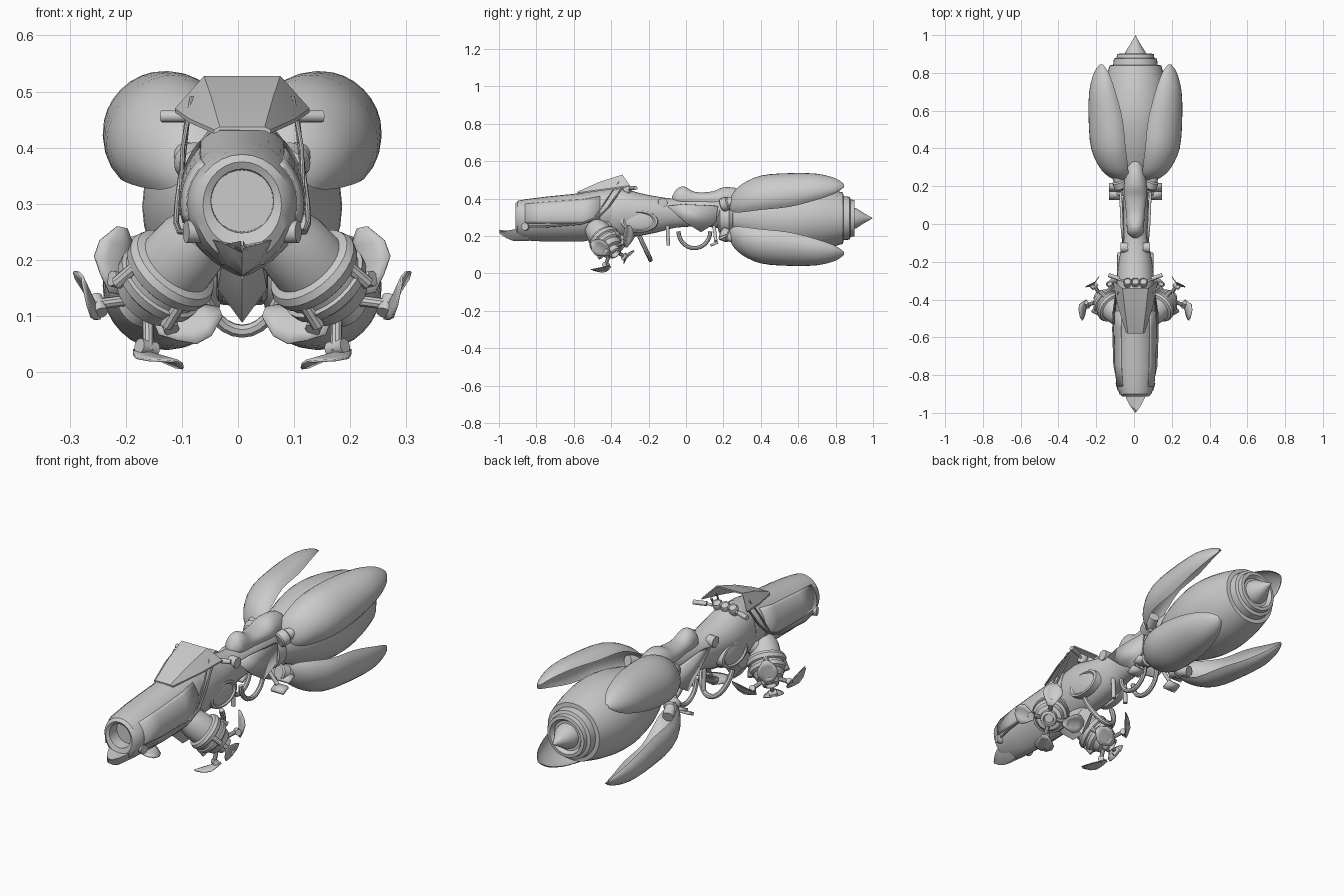
import bpy, bmesh
from math import sin, cos, pi, sqrt
from mathutils import Vector

if "Cube" in bpy.data.objects:
    bpy.data.objects.remove(bpy.data.objects["Cube"])

CX, AXIS_Z, PETAL_Z = 0.0075, 0.295, 0.288      # centre line, rear engine and petal heights

grey = bpy.data.materials.new("plain grey")
grey.use_nodes = True
grey.diffuse_color = (0.6, 0.6, 0.6, 1)
grey.node_tree.nodes["Principled BSDF"].inputs["Base Color"].default_value = (0.6, 0.6, 0.6, 1)


def finish(name, ob, z=0.0, mirror=(False, False, False), thick=0, angle=0.6):
    ob.name = name
    ob.location = (CX, 0, z)
    ob.data.materials.clear()
    ob.data.materials.append(grey)
    bpy.ops.object.select_all(action='DESELECT')
    ob.select_set(True)
    bpy.context.view_layer.objects.active = ob
    bpy.ops.object.shade_smooth_by_angle(angle=angle)
    if thick:
        ob.modifiers.new("thickness", 'SOLIDIFY').thickness = thick
    if any(mirror):
        ob.modifiers.new("mirror", 'MIRROR').use_axis = mirror
    return ob


SIDES = (True, False, False)
QUAD = (True, False, True)


def mesh(name, bm, **kw):
    bmesh.ops.recalc_face_normals(bm, faces=bm.faces)
    me = bpy.data.meshes.new(name)
    bm.to_mesh(me)
    bm.free()
    ob = bpy.data.objects.new(name, me)
    bpy.context.collection.objects.link(ob)
    return finish(name, ob, **kw)


def skin(name, rings, closed=True, **kw):
    """Join rings of points into one skin."""
    bm = bmesh.new()
    rows = [[bm.verts.new(p) for p in ring] for ring in rings]
    n = len(rows[0])
    for a, b in zip(rows, rows[1:]):
        for i in range(n if closed else n - 1):
            j = (i + 1) % n
            bm.faces.new((a[i], a[j], b[j], b[i]))
    if closed:
        bm.faces.new(rows[0])
        bm.faces.new(rows[-1])
    return mesh(name, bm, **kw)


def flow(table, steps=3):
    """Catmull-Rom through the rows of a table."""
    v = [Vector(r) for r in table]
    out = []
    for i in range(len(v) - 1):
        a, b, c, d = v[max(i - 1, 0)], v[i], v[i + 1], v[min(i + 2, len(v) - 1)]
        for s in range(steps):
            t = s / steps
            out.append(b + (c - a) * (t / 2) + (a * 2 - b * 5 + c * 4 - d) * (t * t / 2)
                       + (b * 3 - a - c * 3 + d) * (t ** 3 / 2))
    return out + [v[-1]]


def hull_ring(y, w, mid, top, low, p, a0=0.0, a1=2 * pi, n=28, grow=0.0):
    """Egg section: round above, pinched below by the power p."""
    ring = []
    for i in range(n):
        a = a0 + (a1 - a0) * i / n
        s, c = sin(a), cos(a)
        x = (w + grow) * (s if c >= 0 else (abs(s) ** p) * (1 if s > 0 else -1))
        ring.append((x, y, mid + c * ((top - mid if c >= 0 else mid - low) + grow)))
    return ring


def lathe(name, start, axis, profile, n=24, **kw):
    start, axis = Vector(start), Vector(axis).normalized()
    u = axis.orthogonal().normalized()
    v = axis.cross(u)
    rings = [[start + axis * t + (u * cos(2 * pi * i / n) + v * sin(2 * pi * i / n)) * r
              for i in range(n)] for t, r in profile]
    return skin(name, rings, **kw)


def rod(name, a, b, r, n=12, **kw):
    d = Vector(b) - Vector(a)
    return lathe(name, a, d, [(0, r), (d.length, r)], n, **kw)


def tube(name, pts, r, **kw):
    cu = bpy.data.curves.new(name, 'CURVE')
    cu.dimensions, cu.bevel_depth, cu.bevel_resolution = '3D', r, 2
    cu.use_fill_caps = True
    sp = cu.splines.new('POLY')
    sp.points.add(len(pts) - 1)
    for q, p in zip(sp.points, pts):
        q.co = (*p, 1)
    ob = bpy.data.objects.new(name, cu)
    bpy.context.collection.objects.link(ob)
    bpy.ops.object.select_all(action='DESELECT')
    ob.select_set(True)
    bpy.context.view_layer.objects.active = ob
    bpy.ops.object.convert(target='MESH')
    return finish(name, bpy.context.object, **kw)


def plate(name, pts, thick, **kw):
    bm = bmesh.new()
    bm.faces.new([bm.verts.new(p) for p in pts])
    return mesh(name, bm, thick=thick, angle=0.2, **kw)


# Nose cowl with a recessed round intake
nose = [(-.85, .055, .305, .36, .25, 1), (-.905, .056, .305, .362, .248, 1),
        (-.912, .07, .298, .375, .222, 1), (-.9, .085, .3, .388, .195, 1.1),
        (-.86, .098, .3, .396, .176, 1.4), (-.75, .108, .3, .41, .17, 1.5),
        (-.55, .11, .3, .43, .17, 1.5), (-.46, .108, .32, .445, .19, 1.2),
        (-.4, .098, .33, .45, .22, 1)]
skin("nose_cowl", [hull_ring(*s) for s in nose])
skin("nose_side_panel", [hull_ring(*s, a0=.75, a1=1.95, n=10, grow=.002) for s in nose[4:8]],
     closed=False, thick=.004, mirror=SIDES)
# Pointed chin lip
skin("chin_lip", [[(-w, y, top), (0, y, top - .01), (w, y, top), (w * .6, y, low + .02), (0, y, low),
                   (-w * .6, y, low + .02)]
                  for y, w, top, low in [(-.84, .065, .24, .172), (-.92, .05, .235, .172), (-.96, .03, .228, .188),
                                         (-.998, .003, .222, .214)]])

# Tank, spine and seat
tank = [(-.46, .09, .32, .44, .19, 1.1), (-.35, .1, .33, .455, .19, 1.1), (-.25, .095, .33, .43, .2, 1),
        (-.15, .08, .33, .41, .22, 1), (-.05, .065, .33, .4, .245, 1), (.1, .065, .34, .41, .25, 1),
        (.2, .07, .34, .42, .235, 1), (.27, .07, .3, .4, .22, 1)]
skin("tank_and_spine", [hull_ring(*s) for s in flow(tank)])
seat = [(-.075, .01, .4, .41, .38, 1), (-.05, .04, .4, .45, .37, 1), (-.01, .046, .4, .465, .36, 1),
        (.05, .048, .4, .435, .35, 1), (.14, .058, .4, .438, .34, 1), (.2, .06, .4, .46, .33, 1),
        (.28, .05, .38, .452, .33, 1), (.34, .02, .38, .4, .36, 1)]
skin("seat", [hull_ring(*s) for s in flow(seat)])
skin("tank_side_disc", [[(x, -.25 + r * 1.7 * cos(a * pi / 14), .278 + r * sin(a * pi / 14)) for a in range(28)]
                        for x, r in [(.06, .06), (.094, .058), (.097, .05), (.09, .044), (.096, .03)]], mirror=SIDES)
rod("tank_knob", (.04, -.125, .378), (.078, -.125, .378), .026, 16, mirror=SIDES)
plate("seat_side_panel", [(.07, -.1, .36), (.078, -.02, .37), (.086, .17, .36), (.086, .16, .27), (.076, .08, .22),
                          (.07, 0, .27)], .014, mirror=SIDES)
skin("belly_keel", [[(-w, y, .23), (w, y, .23), (w, y, low + .06), (0, y, low), (-w, y, low + .06)]
                    for y, w, low in [(-.52, .03, .165), (-.43, .044, .088), (-.37, .044, .088), (-.29, .03, .19)]])

# Windshield of three flat panels, bent back at the middle
shield = [(-.58, .04, .437, -.575, .05, .432), (-.46, .055, .49, -.43, .095, .452), (-.34, .068, .528, -.3, .12, .47)]
skin("windshield", [[(sx, sy, sz), (cx, cy, cz), (-cx, cy, cz), (-sx, sy, sz), (-sx, sy, sz - .007),
                     (-cx, cy, cz - .007), (cx, cy, cz - .007), (sx, sy, sz - .007)]
                    for cy, cx, cz, sy, sx, sz in shield], angle=.2)

# Handlebars, gauges and control rods
rod("handlebar", (.03, -.31, .445), (.1, -.29, .456), .006, mirror=SIDES)
rod("hand_grip", (.085, -.29, .456), (.143, -.27, .456), .011, mirror=SIDES)
for i in (-1, 0, 1):
    lathe("gauge", (i * .042, -.32, .435), (0, .5, 1), [(0, .02), (.03, .024), (.038, .02), (.034, .016)], 16)
tube("control_rod", [(.09, -.85, .25), (.112, -.75, .25), (.118, -.56, .265), (.116, -.47, .3),
                     (.108, -.41, .36), (.097, -.34, .46)], .005, mirror=SIDES)
tube("windshield_stay", [(.11, -.5, .28), (.106, -.42, .4), (.09, -.36, .49)], .004, mirror=SIDES)
rod("rod_pivot", (.06, -.85, .25), (.1, -.862, .25), .02, 16, mirror=SIDES)

# Front thrusters, splayed down, out and back
base, axis = Vector((.06, -.5, .26)), Vector((.6, .55, -.7)).normalized()
lathe("front_thruster", base, axis,
      [(0, .035), (.015, .055), (.05, .066), (.1, .069), (.105, .082), (.118, .088), (.135, .084), (.14, .076),
       (.15, .076), (.153, .083), (.17, .08), (.178, .068), (.205, .058), (.21, .04), (.235, .036), (.24, .024),
       (.215, .02)], 28, mirror=SIDES)
u = axis.cross(Vector((0, 1, 0))).normalized()
v = axis.cross(u)
for k in range(4):
    out = u * cos(k * pi / 2 + pi / 4) + v * sin(k * pi / 2 + pi / 4)
    side = axis.cross(out)
    hub = base + axis * .215
    root = hub + out * .082 + axis * .025
    rod("blade_arm", hub + out * .04, root + out * .008, .01, 10, mirror=SIDES)
    lathe("blade_joint", root - side * .018, side, [(0, .014), (.036, .014)], 12, mirror=SIDES)
    leaf = (out - axis * .8).normalized()
    cup = side.cross(leaf)
    if cup.dot(out) < 0:
        cup = -cup
    # Fan shaped vane, cupped outward at its edges
    skin("thruster_blade", [[root + out * .008 + leaf * t + side * (w * f) + cup * (abs(f) * w * .3)
                             for f in (-1, -.5, 0, .5, 1)]
                            for t, w in [(-.03, .012), (0, .032), (.03, .047), (.06, .04), (.09, .012)]],
         closed=False, thick=.004, mirror=SIDES)
    rod("thruster_lug", base + axis * .12 + out * .07, base + axis * .18 + out * .082, .012, 10, mirror=SIDES)
rod("thruster_mount", (.03, -.42, .27), base + axis * .08, .045, 16, mirror=SIDES)

# Hoops below the frame
arc = [pi * i / 16 for i in range(17)]
tube("front_hoop", [(.08 * cos(a), -.25 + .06 * sin(a), .2 - .127 * sin(a)) for a in arc], .012)
tube("middle_hoop", [(.035, .045 + .085 * cos(a), .225 - .09 * sin(a)) for a in arc], .011, mirror=SIDES)
rod("hoop_stub", (.035, -.1, .28), (.035, -.095, .15), .01, mirror=SIDES)

# Foot pegs
rod("peg_arm", (.03, .15, .25), (.09, .16, .17), .009, mirror=SIDES)
for y in (.15, .2):
    z = .155 + (y - .15) * .45
    plate("foot_peg", [(.075, y - .022, z), (.14, y - .022, z), (.14, y + .018, z + .018), (.075, y + .018, z + .018)],
          .014, mirror=SIDES)

# Rear engine body, tail steps and spike
engine = [(.25, .075), (.3, .1), (.4, .143), (.52, .172), (.62, .178), (.73, .165), (.84, .137)]
lathe("rear_engine", (0, 0, 0), (0, 1, 0),
      [(.24, .05)] + [tuple(p) for p in flow(engine)] +
      [(.842, .118), (.875, .114), (.88, .1), (.9, .097), (.902, .082), (.885, .07), (.885, .058), (.91, .054),
       (.95, .028), (.998, .001)], 32, z=AXIS_Z)
lathe("engine_collar", (0, .17, 0), (0, 1, 0), [(0, .06), (.012, .085), (.06, .09), (.075, .075), (.1, .07)], 28,
      z=AXIS_Z)

# Four shell petals around the engine
petal = [(.228, .11, .01, .015), (.25, .118, .055, .06), (.3, .145, .085, .09), (.4, .185, .095, .112),
         (.55, .205, .095, .11), (.7, .235, .07, .086), (.8, .25, .035, .05), (.845, .255, .006, .01)]


def petal_ring(y, mid, bulge, half, n=14):
    outer = [(mid + bulge * cos(a), half * sin(a)) for a in [-pi / 2 + pi * i / n for i in range(n + 1)]]
    inner = [(mid + (r - mid) * .75, t) for r, t in outer[-2:0:-1]]
    return [((r - t) / sqrt(2), y, (r + t) / sqrt(2)) for r, t in outer + inner]


skin("rear_petal", [petal_ring(*s) for s in flow(petal)], z=PETAL_Z, mirror=QUAD)
lathe("petal_joint", (.075, .19, .075), (.35, 1, .35), [(0, .03), (.006, .036), (.04, .036), (.046, .028), (.1, .025)],
      16, z=PETAL_Z, mirror=QUAD)
